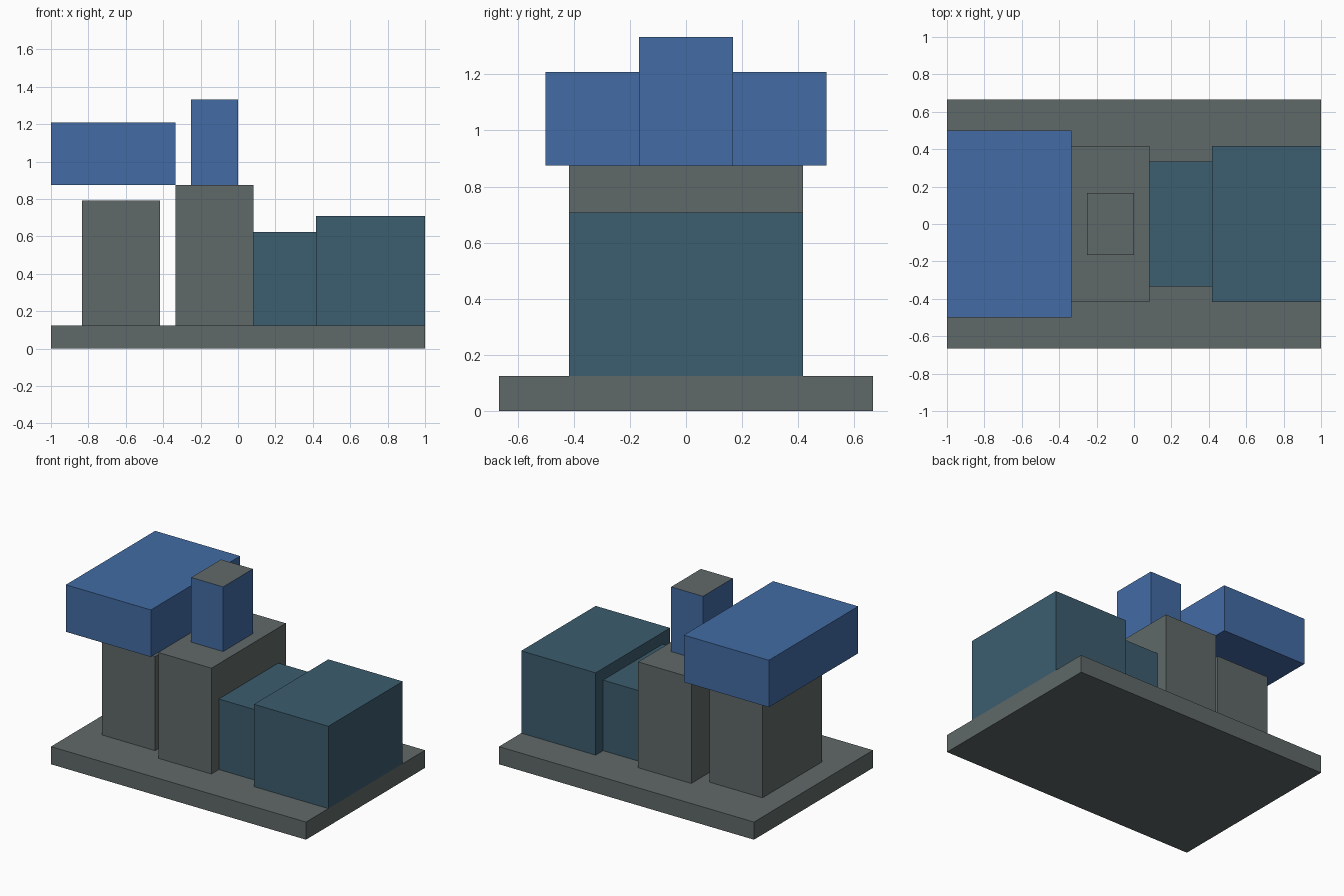
import bpy
import bmesh
from mathutils import Vector

cube = bpy.data.objects.get("Cube")
if cube:
    bpy.data.objects.remove(cube, do_unlink=True)

U = 1 / 12  # design module: the base is 24 modules long


def material(name, rgb):
    """Flat material from an sRGB colour given in 0-255."""
    lin = [((c / 255 + 0.055) / 1.055) ** 2.4 for c in rgb]
    mat = bpy.data.materials.new(name)
    mat.use_nodes = True
    mat.diffuse_color = (*lin, 1)
    mat.node_tree.nodes["Principled BSDF"].inputs["Base Color"].default_value = (*lin, 1)
    return mat


grey = material("stone grey", (96, 105, 104))
blue = material("bright blue", (67, 108, 165))
teal = material("dark teal", (60, 93, 110))


def box(name, x, half_y, z, mat, top_mat=None):
    """Box centred on y = 0; x and z are (low, high) in modules."""
    bm = bmesh.new()
    bmesh.ops.create_cube(bm, size=1)
    size = Vector((x[1] - x[0], 2 * half_y, z[1] - z[0])) * U
    centre = Vector((x[0] + x[1], 0, z[0] + z[1])) * U / 2
    bmesh.ops.scale(bm, vec=size, verts=bm.verts)
    bmesh.ops.translate(bm, vec=centre, verts=bm.verts)
    mesh = bpy.data.meshes.new(name)
    mesh.materials.append(mat)
    if top_mat:
        mesh.materials.append(top_mat)
        bm.normal_update()
        for face in bm.faces:
            face.material_index = int(face.normal.z > 0.5)
    bm.to_mesh(mesh)
    bm.free()
    obj = bpy.data.objects.new(name, mesh)
    bpy.context.collection.objects.link(obj)
    return obj


# Base slab
box("base_plate", (-12, 12), 8, (0, 1.5), grey)

# Upright blocks
box("short_pillar", (-10, -5), 4, (1.5, 9.5), grey)
box("tall_pillar", (-4, 1), 5, (1.5, 10.5), grey)

# Raised blue parts
box("floating_head", (-12, -4), 6, (10.5, 14.5), blue)
box("top_post", (-3, 0), 2, (10.5, 16), blue, grey)

# Teal body
box("connector_block", (1, 5), 4, (1.5, 7.5), teal)
box("end_block", (5, 12), 5, (1.5, 8.5), teal)
